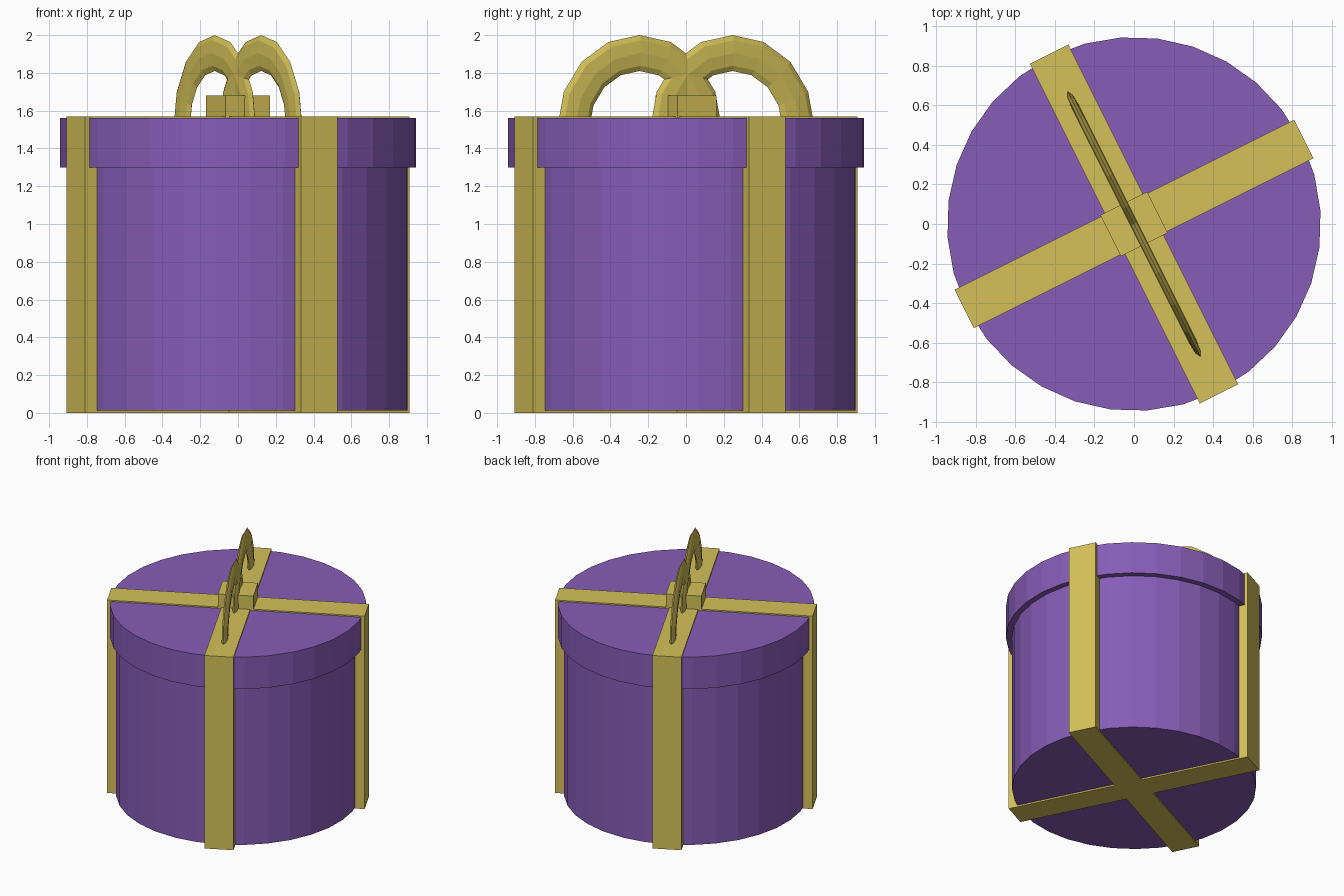
import bpy, math

if "Cube" in bpy.data.objects:
    bpy.data.objects.remove(bpy.data.objects["Cube"])

TURN = math.atan2(1, 2)      # whole gift is turned about z
U = (math.cos(TURN), math.sin(TURN))
V = (-U[1], U[0])


def material(name, rgb):
    m = bpy.data.materials.new(name)
    m.diffuse_color = (*rgb, 1)
    m.use_nodes = True
    m.node_tree.nodes["Principled BSDF"].inputs["Base Color"].default_value = m.diffuse_color
    return m


purple = material("purple paper", (0.242, 0.107, 0.473))
gold = material("gold ribbon", (0.665, 0.533, 0.098))


def finish(name, mat):
    ob = bpy.context.object
    ob.name = name
    ob.data.materials.append(mat)
    return ob


def drum(name, radius, z0, z1):
    bpy.ops.mesh.primitive_cylinder_add(
        vertices=32, radius=radius, depth=z1 - z0,
        location=(0, 0, (z0 + z1) / 2), rotation=(0, 0, TURN))
    finish(name, purple)


def block(name, half_u, half_v, z0, z1):
    bpy.ops.mesh.primitive_cube_add(
        size=2, location=(0, 0, (z0 + z1) / 2), rotation=(0, 0, TURN))
    finish(name, gold).scale = (half_u, half_v, (z1 - z0) / 2)


# Round box and its lid
drum("box_body", 0.90, 0.012, 1.50)
drum("lid", 0.945, 1.30, 1.56)

# Crossed ribbon bands and the knot on top
block("ribbon_band_long", 0.96, 0.108, 0.0, 1.57)
block("ribbon_band_cross", 0.108, 0.96, 0.0, 1.57)
block("knot", 0.132, 0.116, 1.50, 1.68)

# Two flat bow loops standing along the cross band
for side, name in ((1, "bow_loop_back"), (-1, "bow_loop_front")):
    s = 0.275 * side
    bpy.ops.mesh.primitive_torus_add(
        major_segments=16, minor_segments=8, major_radius=0.39,
        minor_radius=0.095, location=(V[0] * s, V[1] * s, 1.515),
        rotation=(math.pi / 2, 0, TURN + math.pi / 2))
    finish(name, gold).scale = (1, 1, 0.22)
